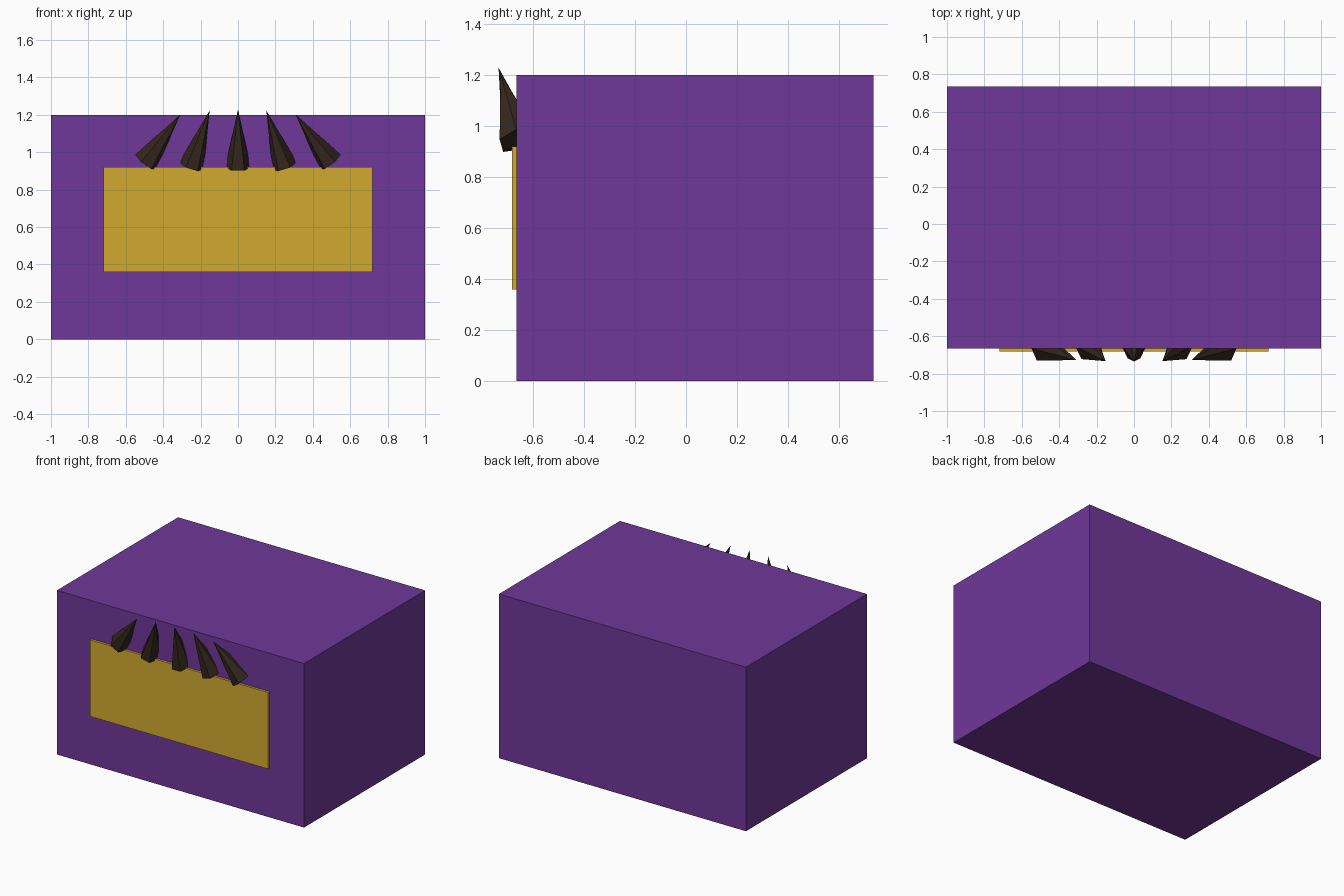
import bpy
from math import radians
from mathutils import Matrix

if "Cube" in bpy.data.objects:
    bpy.data.objects.remove(bpy.data.objects["Cube"])


def paint(obj, name, color):
    mat = bpy.data.materials.get(name) or bpy.data.materials.new(name)
    mat.diffuse_color = color
    mat.use_nodes = True
    mat.node_tree.nodes["Principled BSDF"].inputs["Base Color"].default_value = mat.diffuse_color
    obj.data.materials.append(mat)


def box(name, lo, hi):
    centre = [(a + b) / 2 for a, b in zip(lo, hi)]
    bpy.ops.mesh.primitive_cube_add(size=1, location=centre)
    obj = bpy.context.object
    obj.name = name
    obj.scale = [b - a for a, b in zip(lo, hi)]
    return obj


# Main body block
body = box("body", (-1, -0.665, 0), (1, 0.735, 1.2))
paint(body, "purple", (0.16, 0.04, 0.32, 1))

# Raised front panel
panel = box("front_panel", (-0.72, -0.682, 0.36), (0.72, -0.64, 0.92))
paint(panel, "gold", (0.64, 0.40, 0.03, 1))

# Row of six-sided spikes fanning inward and leaning out of the front face
LENGTH = 0.32
for i in range(-2, 3):
    bpy.ops.mesh.primitive_cone_add(vertices=6, radius1=0.068, radius2=0, depth=LENGTH)
    spike = bpy.context.object
    spike.name = f"spike_{i + 3}"
    # flat facet forward, slightly deeper than wide
    spike.data.transform(Matrix.Diagonal((1, 1.25, 1, 1)) @ Matrix.Rotation(radians(30), 4, 'Z'))
    spike.matrix_world = (Matrix.Translation((0.2 * i, -0.691, 1.076))
                          @ Matrix.Rotation(radians(16), 4, 'X')
                          @ Matrix.Rotation(radians(-17.5 * i), 4, 'Y'))
    paint(spike, "dark_brown", (0.035, 0.02, 0.012, 1))
